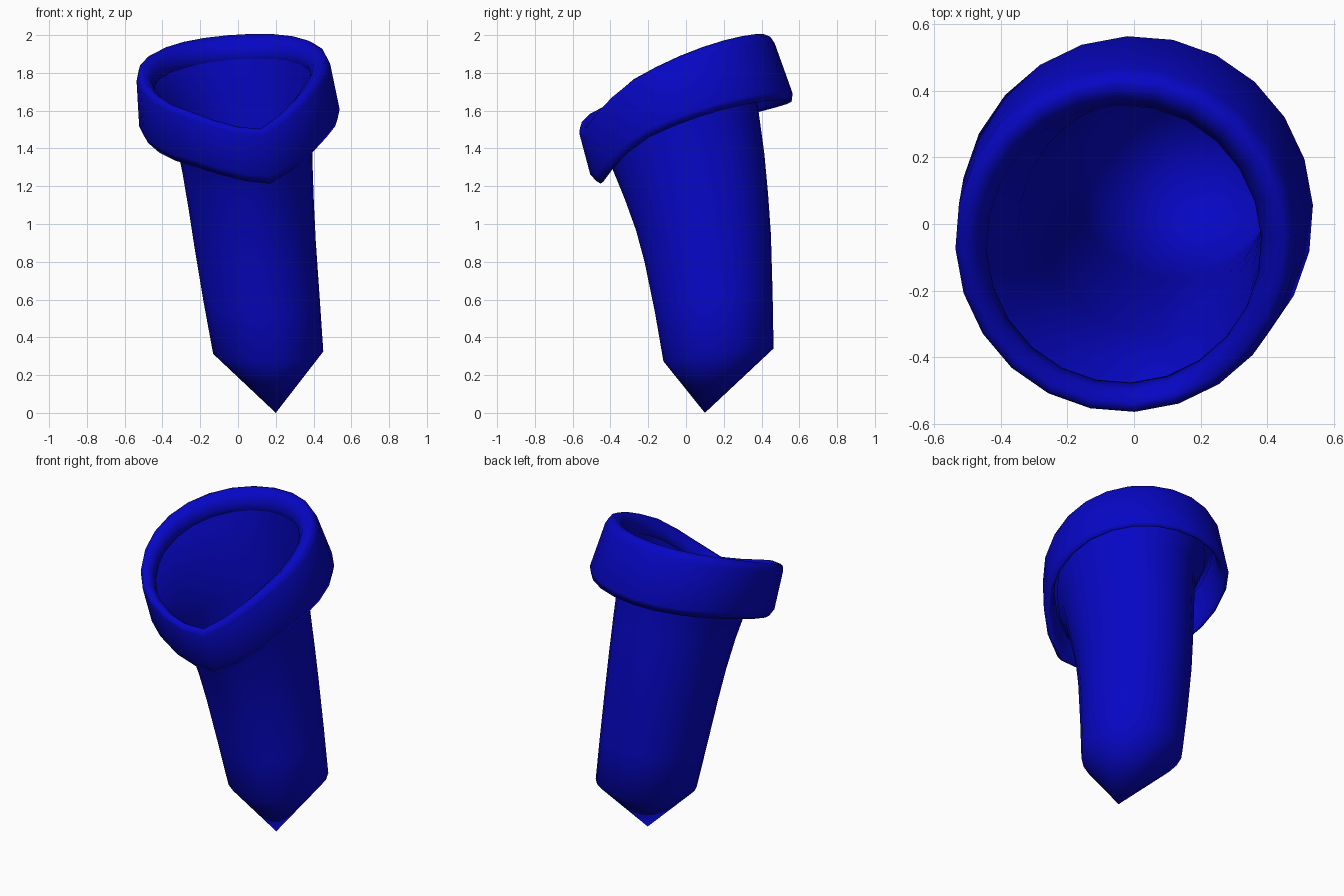
import bpy, bmesh, math

cube = bpy.data.objects.get("Cube")
if cube:
    bpy.data.objects.remove(cube)

SIDES = 24
NOTCH = math.radians(-72)   # direction of the V-shaped dip in the rim

blue = bpy.data.materials.new("deep blue")
blue.use_nodes = True
colour = (0.002, 0.002, 0.56, 1)
blue.diffuse_color = colour
blue.node_tree.nodes["Principled BSDF"].inputs["Base Color"].default_value = colour


def rim_height(a):
    """Height of the sloping, curved rim at angle a."""
    x, y = -0.03 + 0.5 * math.cos(a), -0.06 + 0.5 * math.sin(a)
    d = abs((a - NOTCH + math.pi) % (2 * math.pi) - math.pi)
    return 1.772 + 0.07 * x + 0.4 * y - 0.22 * y * y + 0.14 * min(d, 0.7)


def angles():
    return [NOTCH + 2 * math.pi * i / SIDES for i in range(SIDES)]


def body_ring(cx, cy, rx, ry, z, slope):
    return [(cx + rx * math.cos(a), cy + ry * math.sin(a),
             z + slope * (rim_height(a) - 1.85)) for a in angles()]


def collar_ring(scale, drop, lean=1.0):
    """Ring following the rim, moved down along the leaning collar axis."""
    k = lean * drop / 0.3
    r = 0.51 * scale * (1 + 0.045 * k)
    return [(-0.03 + 0.04 * k + r * math.cos(a),
             -0.06 + 0.095 * k + r * 1.01 * math.sin(a),
             rim_height(a) - drop * (1 + 0.1 * math.sin(a))) for a in angles()]


def loft(name, rings, tip=None):
    bm = bmesh.new()
    loops = [[bm.verts.new(p) for p in ring] for ring in rings]
    for lo, hi in zip(loops, loops[1:]):
        for i in range(SIDES):
            j = (i + 1) % SIDES
            bm.faces.new((lo[i], lo[j], hi[j], hi[i]))
    if tip:
        point = bm.verts.new(tip)
        for i in range(SIDES):
            bm.faces.new((point, loops[0][(i + 1) % SIDES], loops[0][i]))
    for f in bm.faces:
        f.smooth = True
    mesh = bpy.data.meshes.new(name)
    bm.to_mesh(mesh)
    bm.free()
    mesh.materials.append(blue)
    obj = bpy.data.objects.new(name, mesh)
    bpy.context.collection.objects.link(obj)
    return obj


# Hollow tapering cup with a pointed tip
loft("cup_body", [
    body_ring(0.16, 0.172, 0.292, 0.292, 0.32, 0.14),
    body_ring(0.125, 0.147, 0.308, 0.312, 0.6, 0.2),
    body_ring(0.09, 0.115, 0.322, 0.335, 0.9, 0.3),
    body_ring(0.07, 0.085, 0.332, 0.35, 1.1, 0.4),
    body_ring(0.05, 0.045, 0.345, 0.37, 1.3, 0.5),
    body_ring(0.02, -0.02, 0.37, 0.395, 1.57, 0.65),
    collar_ring(0.84, 0.12, 0),
], tip=(0.2, 0.1, 0))

# Rolled rim with a hanging skirt, open underneath
loft("rim_collar", [
    collar_ring(0.84, 0.12, 0),
    collar_ring(0.81, 0.09, 0),
    collar_ring(0.85, 0.03, 0),
    collar_ring(0.93, 0),
    collar_ring(0.98, 0.01),
    collar_ring(1.0, 0.04),
    collar_ring(1.0, 0.28),
    collar_ring(0.96, 0.32),
    collar_ring(0.93, 0.31),
    collar_ring(0.9, 0.26),
    collar_ring(0.88, 0.1),
])
